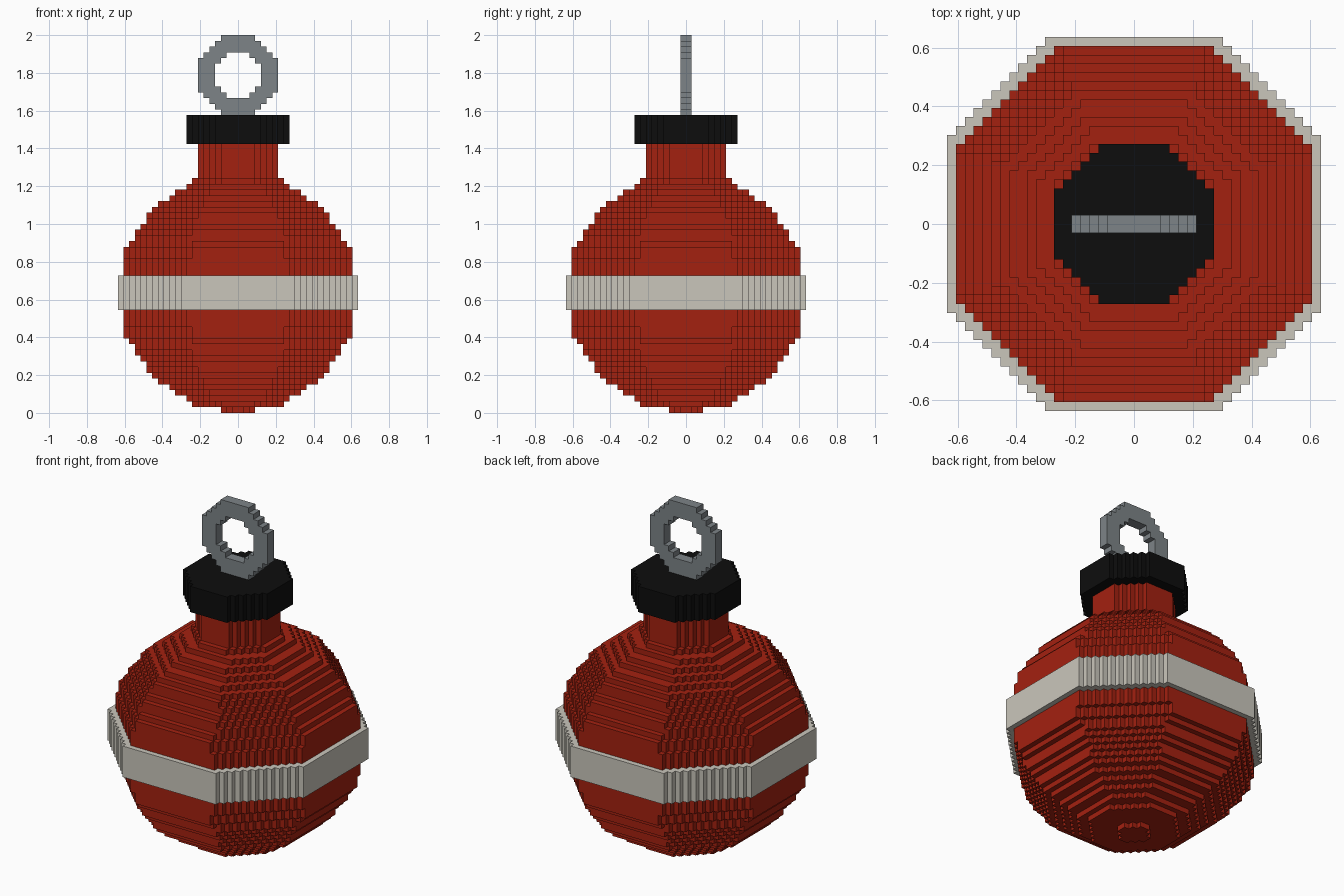
import bpy
import bmesh
import math

if "Cube" in bpy.data.objects:
    bpy.data.objects.remove(bpy.data.objects["Cube"])

V = 2 / 66  # size of one block; the model is 66 blocks tall


def material(name, rgb):
    m = bpy.data.materials.new(name)
    m.diffuse_color = (*rgb, 1)
    m.use_nodes = True
    m.node_tree.nodes["Principled BSDF"].inputs["Base Color"].default_value = m.diffuse_color
    return m


red = material("red", (0.37, 0.015, 0.005))
cream = material("cream", (0.59, 0.565, 0.50))
black = material("black", (0.004, 0.004, 0.004))
grey = material("grey", (0.205, 0.23, 0.242))


def octagon(r):
    """Block cells whose centres lie inside an octagon with apothem r."""
    n = math.ceil(r) + 1
    return {(i, j) for i in range(-n, n) for j in range(-n, n)
            if max(abs(i + .5), abs(j + .5)) <= r
            and abs(i + .5) + abs(j + .5) <= r * math.sqrt(2)}


def prism(r, z0, z1):
    return {(i, j, k) for i, j in octagon(r) for k in range(z0, z1)}


def ball_radius(h):
    """Radius of an eight-ring faceted ball at height h from its middle."""
    ring = [(21 * math.cos(math.radians(a)), 21 * math.sin(math.radians(a)))
            for a in (0, 22.5, 45, 67.5, 90)]
    for (r0, h0), (r1, h1) in zip(ring, ring[1:]):
        if h <= h1:
            return r0 + (r1 - r0) * (h - h0) / (h1 - h0)
    return 0


# Cells of each part; later parts own only cells not already taken
ball = set()
for k in range(42):
    ball |= prism(ball_radius(abs(k + .5 - 21)), k, k + 1)
hoop = {(i, j, k + 59) for i, k in octagon(7) - octagon(4) for j in (-1, 0)}
parts = [
    ("band", prism(21.3, 18, 24), cream),
    ("ball", ball, red),
    ("neck", prism(7, 41, 47), red),
    ("cap", prism(9, 47, 52), black),
    ("hanging_ring", hoop, grey),
]
filled = set().union(*(cells for _, cells, _ in parts))


def build(name, cells, mat):
    """Mesh the exposed block faces of one part."""
    bm = bmesh.new()
    verts = {}

    def vert(p):
        if p not in verts:
            verts[p] = bm.verts.new([c * V for c in p])
        return verts[p]

    for cell in cells:
        for axis in range(3):
            u, w = (axis + 1) % 3, (axis + 2) % 3
            for side in (0, 1):
                near = list(cell)
                near[axis] += 2 * side - 1
                if tuple(near) in filled:
                    continue
                quad = []
                for a, b in ((0, 0), (1, 0), (1, 1), (0, 1)):
                    p = list(cell)
                    p[axis] += side
                    p[u] += a
                    p[w] += b
                    quad.append(vert(tuple(p)))
                bm.faces.new(quad if side else quad[::-1])
    mesh = bpy.data.meshes.new(name)
    bm.to_mesh(mesh)
    bm.free()
    mesh.materials.append(mat)
    bpy.context.collection.objects.link(bpy.data.objects.new(name, mesh))


taken = set()
for name, cells, mat in parts:
    build(name, cells - taken, mat)
    taken |= cells
